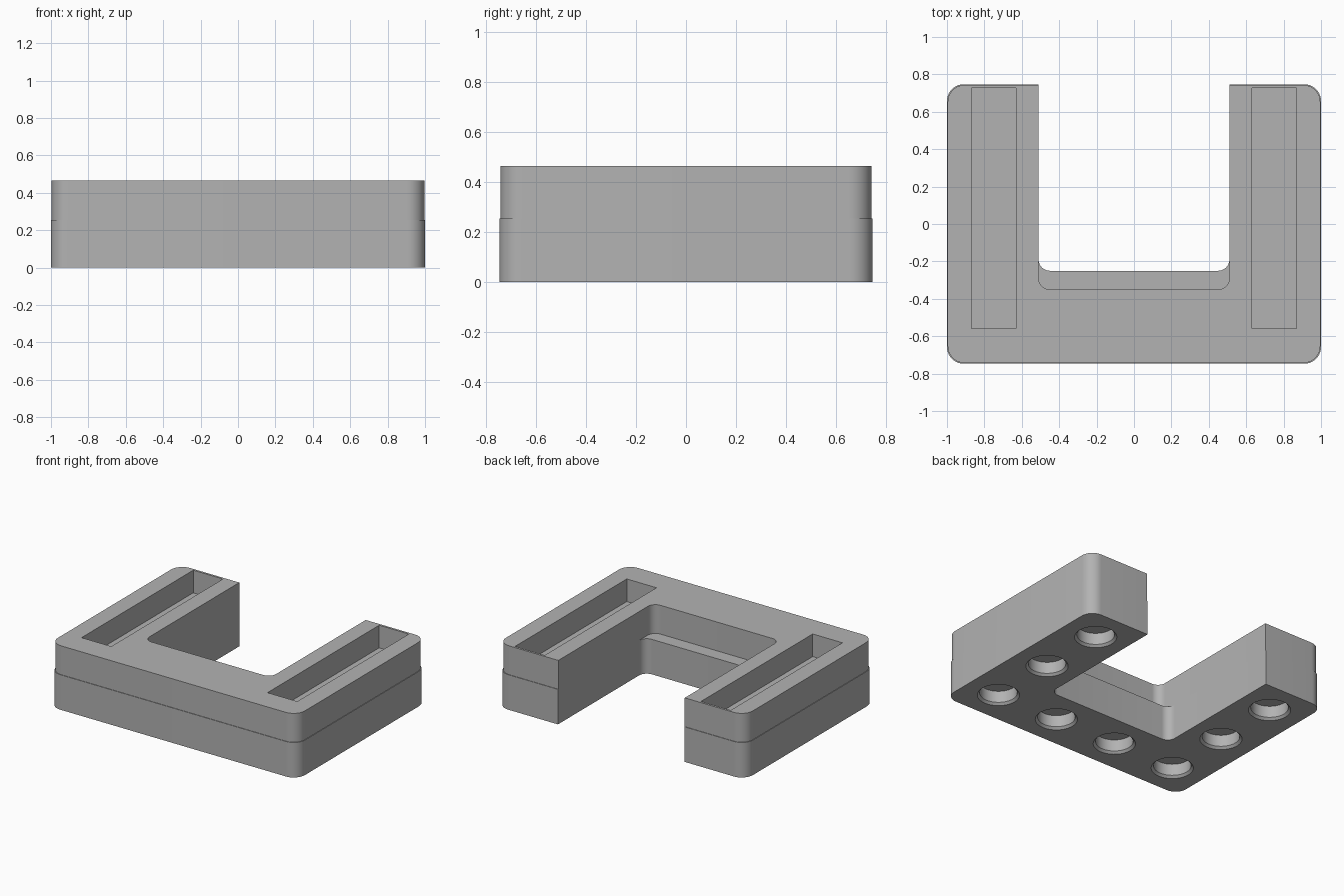
import bpy, bmesh, math
from mathutils import Vector

cube = bpy.data.objects.get("Cube")
if cube:
    bpy.data.objects.remove(cube, do_unlink=True)

grey = bpy.data.materials.new("plain grey")
GREY = (0.45, 0.45, 0.45, 1)
grey.use_nodes = True
grey.diffuse_color = GREY
grey.node_tree.nodes["Principled BSDF"].inputs["Base Color"].default_value = GREY

JOIN, TOP = 0.255, 0.465


def rounded(corners, steps=10):
    """Outline from (x, y, radius) right-angled corners."""
    pts = []
    for i, (x, y, r) in enumerate(corners):
        p = Vector((x, y))
        if r == 0:
            pts.append(p)
            continue
        a = (Vector(corners[i - 1][:2]) - p).normalized() * r
        b = (Vector(corners[(i + 1) % len(corners)][:2]) - p).normalized() * r
        for k in range(steps + 1):
            t = k / steps * math.pi / 2
            pts.append(p + a * (1 - math.sin(t)) + b * (1 - math.cos(t)))
    return pts


def loft(name, rings):
    """Solid through stacked rings of (outline, z)."""
    bm = bmesh.new()
    loops = [[bm.verts.new((p.x, p.y, z)) for p in pts] for pts, z in rings]
    n = len(loops[0])
    bm.faces.new(loops[0][::-1])
    bm.faces.new(loops[-1])
    for lo, hi in zip(loops, loops[1:]):
        for i in range(n):
            j = (i + 1) % n
            bm.faces.new((lo[i], lo[j], hi[j], hi[i]))
    bmesh.ops.recalc_face_normals(bm, faces=bm.faces)
    mesh = bpy.data.meshes.new(name)
    bm.to_mesh(mesh)
    bm.free()
    mesh.materials.append(grey)
    ob = bpy.data.objects.new(name, mesh)
    bpy.context.collection.objects.link(ob)
    return ob


def u_outline(half_x, half_y, notch_y):
    right = [(half_x, -half_y, 0.09), (half_x, half_y, 0.09),
             (0.51, half_y, 0), (0.51, notch_y, 0.06)]
    return rounded(right + [(-x, y, r) for x, y, r in reversed(right)])


def circle(x, y, r, sides=48):
    return [Vector((x + r * math.cos(a), y + r * math.sin(a)))
            for a in (2 * math.pi * i / sides for i in range(sides))]


def carve(body, cutters):
    for c in cutters:
        c.hide_render = True
        mod = body.modifiers.new("carve", 'BOOLEAN')
        mod.operation, mod.solver, mod.object = 'DIFFERENCE', 'EXACT', c
        bpy.context.view_layer.objects.active = body
        bpy.ops.object.modifier_apply(modifier=mod.name)
        bpy.data.objects.remove(c, do_unlink=True)


# Lower block with a row of countersunk sockets underneath
base = loft("base_block", [(u_outline(1, 0.747, -0.25), 0),
                           (u_outline(1, 0.747, -0.25), JOIN)])
spots = [(x, -0.5) for x in (-0.75, -0.25, 0.25, 0.75)]
spots += [(x, y) for x in (-0.75, 0.75) for y in (0, 0.5)]
carve(base, [loft("socket_cutter", [(circle(x, y, 0.15), -0.01),
                                    (circle(x, y, 0.124), 0.016),
                                    (circle(x, y, 0.124), 0.1)]) for x, y in spots])

# Upper block, a hair smaller, with a long tray in each arm
upper = loft("upper_block", [(u_outline(0.996, 0.743, -0.35), JOIN),
                             (u_outline(0.996, 0.743, -0.35), TOP)])
trays = []
for s in (-1, 1):
    box = [(s * x, y, 0) for x, y in ((0.63, -0.56), (0.87, -0.56),
                                      (0.87, 0.727), (0.63, 0.727))]
    trays.append(loft("tray_cutter", [(rounded(box), TOP - 0.165),
                                      (rounded(box), TOP + 0.1)]))
carve(upper, trays)

# Smooth the rounded corners only
for ob in (base, upper):
    bpy.ops.object.select_all(action='DESELECT')
    ob.select_set(True)
    bpy.context.view_layer.objects.active = ob
    bpy.ops.object.shade_smooth_by_angle(angle=math.radians(25))
